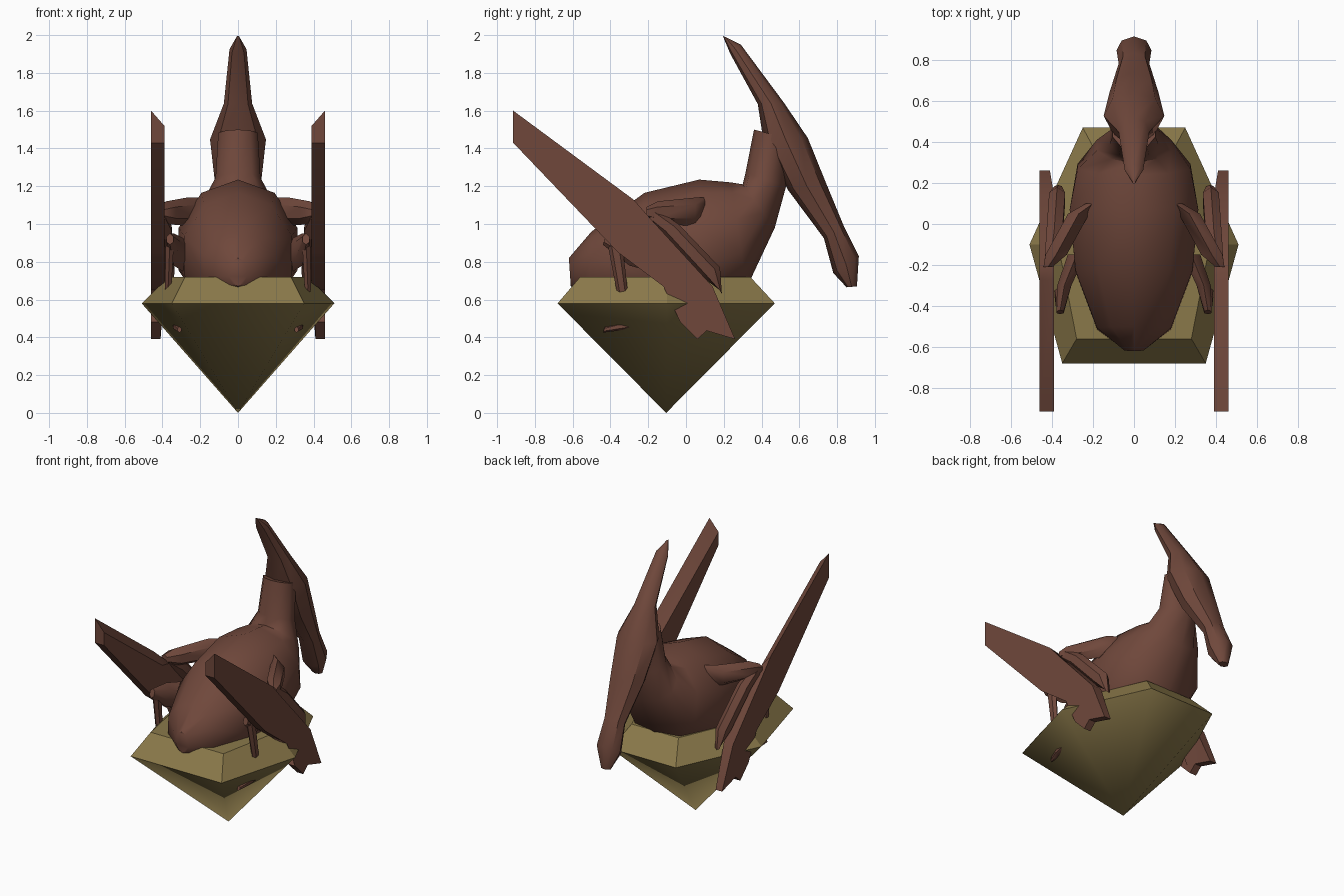
import bpy, bmesh, math
from mathutils import Vector

old = bpy.data.objects.get("Cube")
if old:
    bpy.data.objects.remove(old, do_unlink=True)


def material(name, color):
    m = bpy.data.materials.new(name)
    m.use_nodes = True
    m.diffuse_color = color
    m.node_tree.nodes["Principled BSDF"].inputs["Base Color"].default_value = color
    return m


BROWN = material("reddish brown", (0.16, 0.064, 0.044, 1))
TAN = material("olive tan", (0.255, 0.19, 0.068, 1))


def finish(name, bm, mat, angle, mirror=False):
    """Turn a bmesh into a shaded object, mirrored in x when asked."""
    bmesh.ops.recalc_face_normals(bm, faces=bm.faces)
    mesh = bpy.data.meshes.new(name)
    bm.to_mesh(mesh)
    bm.free()
    mesh.materials.append(mat)
    ob = bpy.data.objects.new(name, mesh)
    bpy.context.collection.objects.link(ob)
    bpy.ops.object.select_all(action="DESELECT")
    ob.select_set(True)
    bpy.context.view_layer.objects.active = ob
    bpy.ops.object.shade_smooth_by_angle(angle=math.radians(angle))
    if mirror:
        ob.modifiers.new("Mirror", "MIRROR").use_mirror_merge = False
    return ob


def bridge(bm, rings, caps=True):
    """Skin a row of equal vertex rings."""
    n = len(rings[0])
    for a, b in zip(rings, rings[1:]):
        for i in range(n):
            j = (i + 1) % n
            bm.faces.new((a[i], a[j], b[j], b[i]))
    if caps:
        bm.faces.new(rings[0])
        bm.faces.new(rings[-1])


def loft(name, stations, segs, mirror=False, angle=42):
    """Each station: centre x, lower (y, z), upper (y, z), half width."""
    bm = bmesh.new()
    rings = []
    for x, low, high, w in stations:
        a, b = Vector((x, *low)), Vector((x, *high))
        mid, half = (a + b) / 2, (b - a) / 2
        ring = []
        for k in range(segs):
            t = math.tau * k / segs
            ring.append(bm.verts.new(mid + half * math.cos(t) + Vector((w * math.sin(t), 0, 0))))
        rings.append(ring)
    bridge(bm, rings)
    return finish(name, bm, BROWN, angle, mirror)


# Hexagonal perch: pointed cone below, sloped lip above
RIM = [(0.51, -0.1), (0.25, 0.47), (-0.25, 0.47), (-0.51, -0.1), (-0.35, -0.68), (0.35, -0.68)]
LIP = [(0.37, -0.1), (0.18, 0.34), (-0.18, 0.34), (-0.37, -0.1), (-0.28, -0.56), (0.28, -0.56)]

bm = bmesh.new()
rim = [bm.verts.new((x, y, 0.58)) for x, y in RIM]
tip = bm.verts.new((0, -0.105, 0))
for i in range(6):
    bm.faces.new((rim[i], rim[(i + 1) % 6], tip))
finish("base_cone", bm, TAN, 80)

bm = bmesh.new()
rings = [[bm.verts.new((x, y, z)) for x, y in pts] for pts, z in ((RIM, 0.58), (LIP, 0.72))]
bridge(bm, rings, caps=False)
bm.faces.new(rings[1])
finish("base_lip", bm, TAN, 20)

# Body rising into the neck
loft("body_and_neck", [
    (0, (-0.61, 0.67), (-0.62, 0.82), 0.05),
    (0, (-0.52, 0.6), (-0.5, 0.96), 0.19),
    (0, (-0.24, 0.5), (-0.22, 1.165), 0.3),
    (0, (0.07, 0.5), (0.07, 1.235), 0.33),
    (0, (0.32, 0.66), (0.24, 1.22), 0.29),
    (0, (0.47, 0.98), (0.3, 1.21), 0.19),
    (0, (0.53, 1.2), (0.315, 1.27), 0.125),
    (0, (0.55, 1.45), (0.36, 1.5), 0.11),
], 10)

# Head: crest at the top, long beak hanging down
loft("head", [
    (0, (0.195, 1.995), (0.22, 1.985), 0.008),
    (0, (0.235, 1.9), (0.29, 1.95), 0.045),
    (0, (0.38, 1.635), (0.52, 1.64), 0.075),
    (0, (0.41, 1.44), (0.645, 1.455), 0.148),
    (0, (0.54, 1.18), (0.74, 1.22), 0.12),
    (0, (0.73, 0.925), (0.835, 0.99), 0.075),
    (0, (0.78, 0.74), (0.915, 0.83), 0.085),
    (0, (0.85, 0.665), (0.905, 0.67), 0.035),
], 8)

# Upper arms and forearms
loft("upper_arm", [
    (0.2, (0.1, 1.02), (0.1, 1.14), 0.04),
    (0.27, (0.05, 0.99), (0.05, 1.14), 0.06),
    (0.38, (-0.15, 1.0), (-0.15, 1.12), 0.06),
    (0.42, (-0.21, 1.03), (-0.21, 1.09), 0.025),
], 6, True)
loft("forearm", [
    (0.41, (-0.2, 1.01), (-0.17, 1.09), 0.03),
    (0.39, (-0.13, 0.95), (-0.04, 1.0), 0.045),
    (0.375, (0.07, 0.73), (0.18, 0.77), 0.045),
    (0.37, (0.17, 0.66), (0.19, 0.63), 0.02),
], 6, True)

# Folded wing blades with clawed lower ends; the inner top edge is bevelled down
WING = [(-0.915, 1.6), (-0.275, 1.127), (-0.19, 1.03), (0.14, 0.67), (0.26, 0.39),
        (0.11, 0.435), (0.06, 0.39), (-0.03, 0.48), (0.03, 0.57), (-0.03, 0.65),
        (-0.12, 0.67), (-0.36, 0.85), (-0.915, 1.43)]
bm = bmesh.new()
outer = [bm.verts.new((0.46, y, z)) for y, z in WING]
inner = []
for i, (y, z) in enumerate(WING):
    drop = 0.08 if i < 2 else 0
    inner.append(bm.verts.new((0.41 if z < 0.6 else 0.39, y, z - drop)))
bridge(bm, [outer, inner])
bmesh.ops.triangulate(bm, faces=[f for f in bm.faces if len(f.verts) > 4])
finish("wing", bm, BROWN, 30, True)

# Tucked legs, with feet breaking through the perch
loft("thigh", [
    (0.28, (-0.15, 0.74), (-0.15, 0.92), 0.05),
    (0.34, (-0.3, 0.78), (-0.3, 0.95), 0.04),
    (0.36, (-0.44, 0.89), (-0.42, 0.95), 0.02),
], 6, True)
loft("shin", [
    (0.36, (-0.42, 0.92), (-0.34, 0.92), 0.025),
    (0.37, (-0.37, 0.66), (-0.31, 0.66), 0.02),
    (0.32, (-0.33, 0.47), (-0.28, 0.47), 0.02),
], 6, True)
loft("foot", [
    (0.33, (-0.26, 0.455), (-0.26, 0.475), 0.02),
    (0.32, (-0.36, 0.435), (-0.36, 0.475), 0.025),
    (0.31, (-0.44, 0.425), (-0.43, 0.455), 0.012),
], 6, True)
